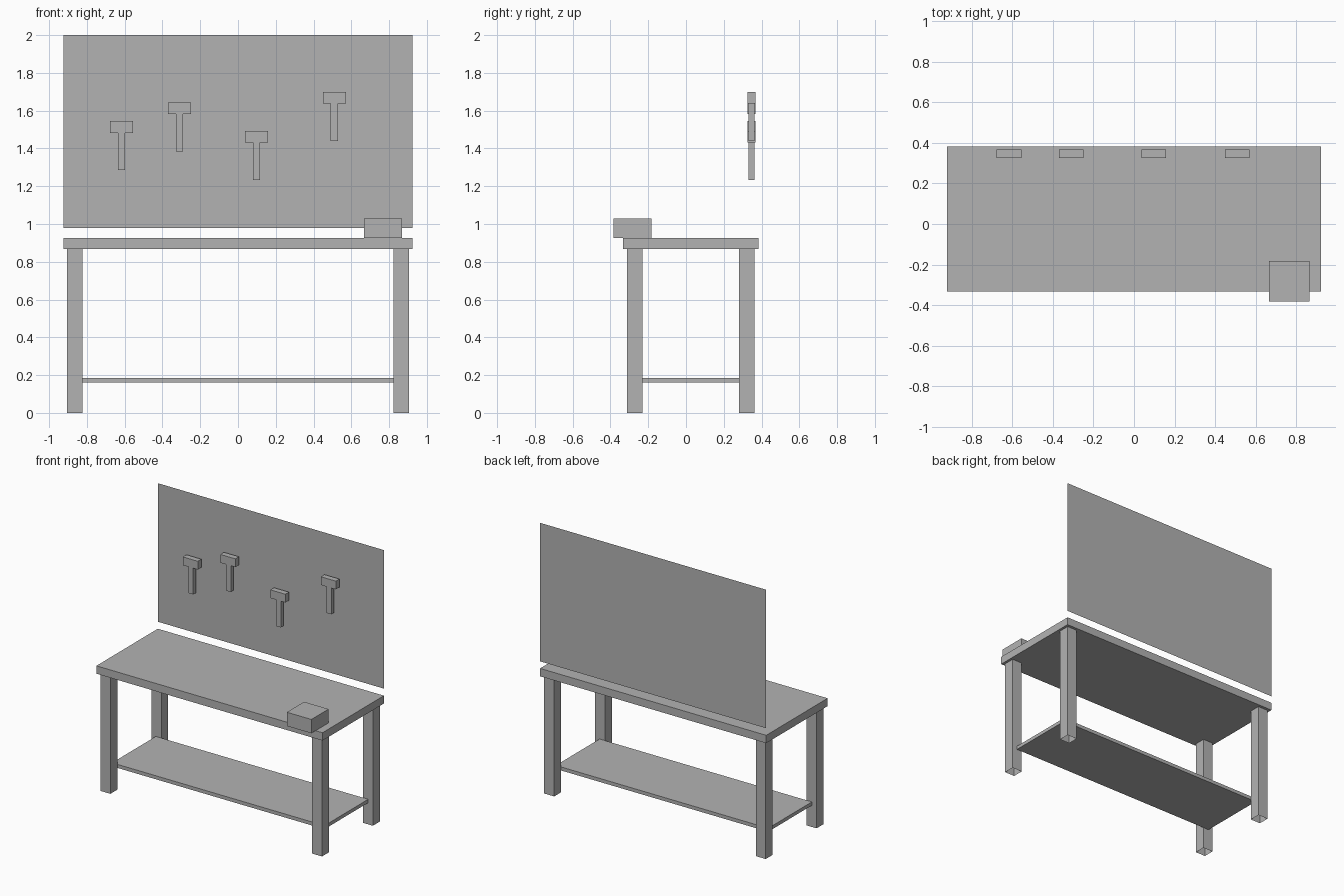
import bpy, bmesh

if "Cube" in bpy.data.objects:
    bpy.data.objects.remove(bpy.data.objects["Cube"])

grey = bpy.data.materials.new("plain_grey")
grey.diffuse_color = (0.45, 0.45, 0.45, 1)
grey.use_nodes = True
grey.node_tree.nodes["Principled BSDF"].inputs["Base Color"].default_value = grey.diffuse_color


def finish(name, bm):
    me = bpy.data.meshes.new(name)
    bm.to_mesh(me)
    bm.free()
    me.materials.append(grey)
    ob = bpy.data.objects.new(name, me)
    bpy.context.collection.objects.link(ob)
    return ob


def box(name, x, y, z, open_ends=False):
    """Box from (min, max) ranges; open_ends drops top and bottom caps."""
    bm = bmesh.new()
    bmesh.ops.create_cube(bm, size=1)
    for v in bm.verts:
        v.co = [r[0] if c < 0 else r[1] for c, r in zip(v.co, (x, y, z))]
    if open_ends:
        bm.normal_update()
        caps = [f for f in bm.faces if abs(f.normal.z) > 0.5]
        bmesh.ops.delete(bm, geom=caps, context='FACES_ONLY')
    return finish(name, bm)


# bench top and lower shelf
box("bench_top", (-0.923, 0.923), (-0.333, 0.383), (0.868, 0.926))
box("lower_shelf", (-0.867, 0.867), (-0.23, 0.28), (0.16, 0.186))

# hollow square legs
for side, x in (("left", (-0.904, -0.823)), ("right", (0.823, 0.904))):
    for end, y in (("front", (-0.312, -0.231)), ("back", (0.281, 0.362))):
        box(f"{end}_{side}_leg", x, y, (0, 0.868), open_ends=True)

# vise block overhanging the front edge
box("vise_block", (0.667, 0.867), (-0.383, -0.182), (0.926, 1.028))

# thin tool board along the back edge
bm = bmesh.new()
corners = ((-0.923, 0.978), (0.923, 0.978), (0.923, 2.0), (-0.923, 2.0))
bm.faces.new([bm.verts.new((x, 0.383, z)) for x, z in corners])
finish("tool_board", bm)

# hanging hammers: centre x, handle bottom z
for i, (x, z) in enumerate(((-0.617, 1.285), (-0.31, 1.385),
                            (0.098, 1.233), (0.51, 1.44))):
    box(f"hammer_handle_{i + 1}", (x - 0.019, x + 0.019),
        (0.332, 0.362), (z, z + 0.205))
    box(f"hammer_head_{i + 1}", (x - 0.061, x + 0.061),
        (0.325, 0.367), (z + 0.198, z + 0.259))
